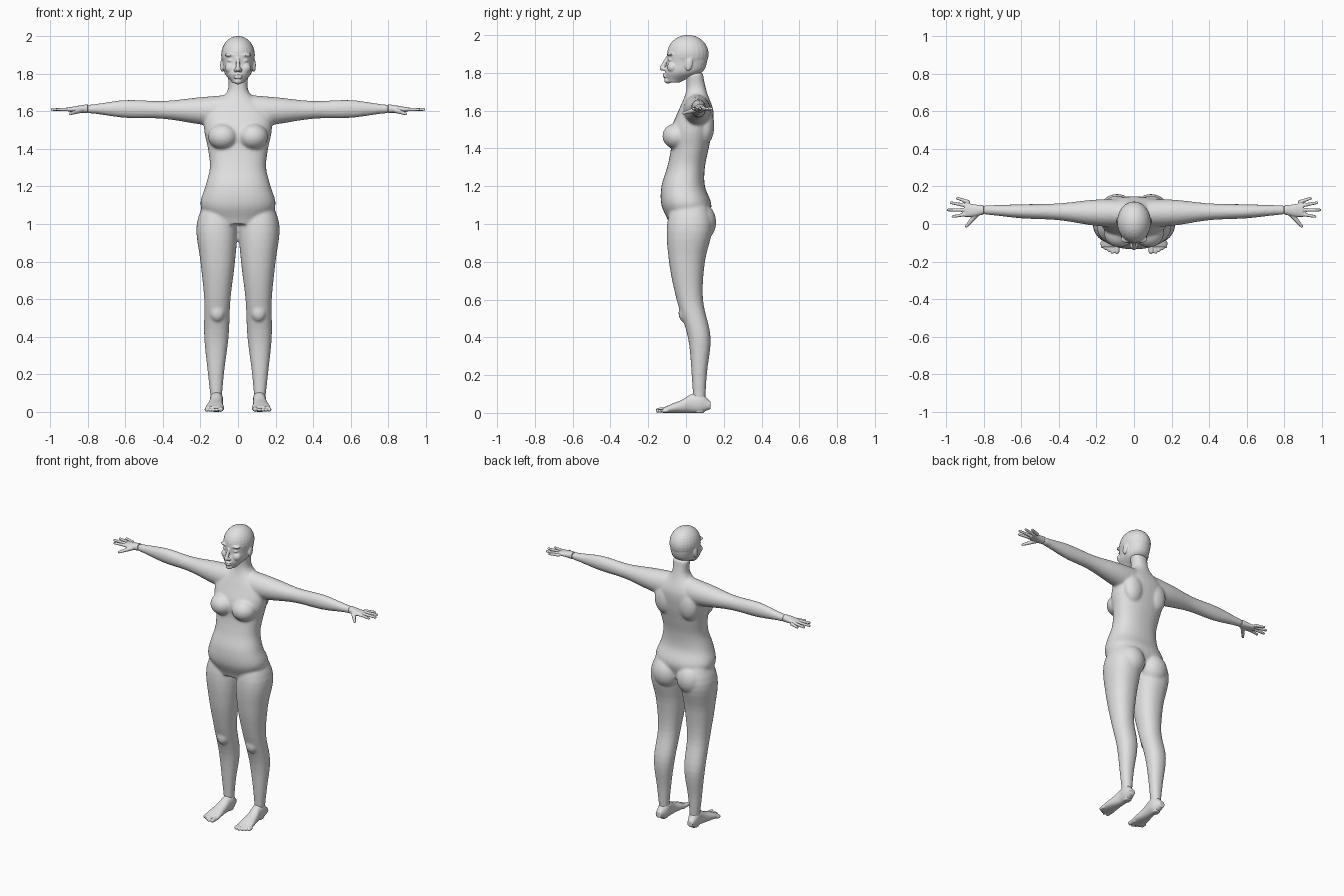
import bpy
import bmesh
import math
from mathutils import Matrix, Vector

cube = bpy.data.objects.get("Cube")
if cube:
    bpy.data.objects.remove(cube, do_unlink=True)

skin = bpy.data.materials.new("plain_grey")
skin.use_nodes = True
grey = (0.75, 0.75, 0.75, 1)
skin.diffuse_color = grey
skin.node_tree.nodes["Principled BSDF"].inputs["Base Color"].default_value = grey


def catmull(before, start, end, after, t):
    """Smooth curve from start to end, shaped by the neighbouring sections."""
    return [q + t / 2 * (r - p + t * (2 * p - 5 * q + 4 * r - s + t * (3 * (q - r) + s - p)))
            for p, q, r, s in zip(before, start, end, after)]


def superellipse(angle, power):
    c, s = math.cos(angle), math.sin(angle)
    return (math.copysign(abs(c) ** (2 / power), c),
            math.copysign(abs(s) ** (2 / power), s))


def loft(bm, axis, start, spacing, sections, power=2.2, sides=32, steps=5):
    """Skin evenly spaced oval sections, each given as (low, high, low, high).

    Sections run y then x along Z, y then z along X, and x then z along Y.
    """
    last = len(sections) - 1
    rings = []
    for row in range(last * steps + 1):
        i = min(row // steps, last - 1)
        near = [sections[min(max(k, 0), last)] for k in range(i - 1, i + 3)]
        a0, a1, b0, b1 = catmull(*near, row / steps - i)
        along = start + spacing * row / steps
        ring = []
        for k in range(sides):
            c, s = superellipse(math.tau * k / sides, power)
            a = (a0 + a1 + (a1 - a0) * c) / 2
            b = (b0 + b1 + (b1 - b0) * s) / 2
            place = {"Z": (b, a, along), "X": (along, a, b), "Y": (a, along, b)}[axis]
            ring.append(bm.verts.new(place))
        rings.append(ring)
    for low, high in zip(rings, rings[1:]):
        for k in range(sides):
            bm.faces.new((low[k - 1], low[k], high[k], high[k - 1]))
    bm.faces.new(rings[0])
    bm.faces.new(rings[-1])


def symmetric(sections):
    """Turn (front, back, half width) into full sections about the middle."""
    return [(front, back, -half, half) for front, back, half in sections]


def blob(bm, center, radii, tilt=0):
    matrix = (Matrix.Translation(center) @ Matrix.Rotation(tilt, 4, "X")
              @ Matrix.Diagonal((*radii, 1)))
    bmesh.ops.create_uvsphere(bm, u_segments=24, v_segments=16, radius=1, matrix=matrix)


def capsule(bm, base, tip, base_radius, tip_radius):
    base, tip = Vector(base), Vector(tip)
    along = tip - base
    turn = along.to_track_quat("Z", "Y").to_matrix().to_4x4()
    bmesh.ops.create_cone(bm, cap_ends=True, segments=16, radius1=base_radius,
                          radius2=tip_radius, depth=along.length,
                          matrix=Matrix.Translation((base + tip) / 2) @ turn)
    blob(bm, base, [base_radius] * 3)
    blob(bm, tip, [tip_radius] * 3)


def mirror_copy(bm):
    everything = bm.verts[:] + bm.edges[:] + bm.faces[:]
    copy = bmesh.ops.duplicate(bm, geom=everything)["geom"]
    verts = [item for item in copy if isinstance(item, bmesh.types.BMVert)]
    bmesh.ops.scale(bm, vec=(-1, 1, 1), verts=verts)


def finish(bm, name, voxel, rounds):
    """Fuse the overlapping volumes into one softly blended skin."""
    bmesh.ops.recalc_face_normals(bm, faces=bm.faces[:])
    mesh = bpy.data.meshes.new(name)
    bm.to_mesh(mesh)
    bm.free()
    mesh.materials.append(skin)
    obj = bpy.data.objects.new(name, mesh)
    bpy.context.scene.collection.objects.link(obj)
    remesh = obj.modifiers.new("fuse", "REMESH")
    remesh.mode = "VOXEL"
    remesh.voxel_size = voxel
    remesh.use_smooth_shade = True
    soften = obj.modifiers.new("soften", "SMOOTH")
    soften.factor = 0.5
    soften.iterations = rounds


# Body: one leg from hip to ankle, one arm from the middle to the wrist
body = bmesh.new()
loft(body, "Z", 1.2, -0.2, [
    (-.05, .08, .05, .15), (-.1, .14, .005, .22), (-.09, .1, .016, .2),
    (-.05, .09, .04, .18), (.01, .13, .05, .18), (.03, .11, .075, .16),
    (.04, .1, .09, .14)])
loft(body, "X", 0, 0.2, [
    (-.02, .13, 1.5, 1.69), (-.01, .13, 1.53, 1.675), (.02, .11, 1.56, 1.655),
    (.03, .105, 1.565, 1.66), (.05, .1, 1.59, 1.635)], power=2)

# Chest, seat, shoulder blade and knee fullness
blob(body, (.08, -.045, 1.465), (.08, .08, .07))
blob(body, (.09, .08, 1.01), (.09, .08, .1))
blob(body, (.09, .1, 1.52), (.07, .05, .1))
blob(body, (.11, -.01, .53), (.04, .03, .05))
mirror_copy(body)

# Trunk from the pelvis up through the neck
loft(body, "Z", 1, 0.1, symmetric([
    (-.09, .11, .15), (-.13, .135, .2), (-.13, .1, .174), (-.1, .1, .15),
    (-.08, .12, .16), (-.08, .14, .18), (-.04, .145, .17), (0, .11, .06),
    (0, .09, .055)]), power=2.3)
finish(body, "body", 0.008, 6)

# Head: cheek, brow, eye and ear on one side
head = bmesh.new()
blob(head, (.04, -.07, 1.83), (.03, .03, .03))
blob(head, (.04, -.08, 1.9), (.03, .02, .01))
blob(head, (.035, -.08, 1.87), (.02, .015, .01))
blob(head, (.085, .015, 1.845), (.01, .02, .035), tilt=-0.2)
blob(head, (.012, -.115, 1.82), (.01, .012, .01))
mirror_copy(head)

# Skull, face, nose, lips and chin
blob(head, (0, .01, 1.9), (.09, .11, .101))
loft(head, "Z", 1.75, 0.05, symmetric([
    (-.1, -.03, .03), (-.11, .08, .07), (-.1, .11, .08), (-.1, .11, .085)]))
capsule(head, (0, -.1, 1.88), (0, -.127, 1.825), .008, .013)
for height in (1.78, 1.793):
    blob(head, (0, -.11, height), (.024, .013, .006))
blob(head, (0, -.095, 1.76), (.022, .02, .017))
finish(head, "head", 0.004, 3)

# Hands: flat palm, a fan of four fingers and a thumb
hands = bmesh.new()
loft(hands, "X", 0.8, 0.05, [
    (.05, .1, 1.59, 1.637), (.04, .104, 1.593, 1.63), (.037, .112, 1.598, 1.622)])
palm = Vector((.85, .075, 1.61))
for i, reach in enumerate((.12, .14, .13, .11)):
    fan = 0.3 * (i - 1)
    direction = Vector((math.cos(fan), math.sin(fan), 0))
    knuckle = palm + direction * 0.04 + Vector((0, .01 * (i - 1), 0))
    capsule(hands, knuckle, palm + direction * reach, .0105, .0075)
capsule(hands, (.84, .05, 1.605), (.893, -.012, 1.587), .0145, .008)
mirror_copy(hands)
finish(hands, "hands", 0.004, 2)

# Feet: heel to ball, a big toe and four smaller toes
feet = bmesh.new()
loft(feet, "Y", 0.13, -0.05, [
    (.1, .14, .02, .06), (.08, .15, 0, .11), (.08, .15, 0, .1),
    (.08, .16, 0, .07), (.075, .17, 0, .05), (.075, .175, 0, .03)])
capsule(feet, (.092, -.1, .015), (.091, -.146, .014), .015, .0135)
for i in range(4):
    x = .115 + .0175 * i
    capsule(feet, (x, -.1, .013), (x, -.15 + .01 * i, .01), .011, .0095)
mirror_copy(feet)
finish(feet, "feet", 0.004, 2)
